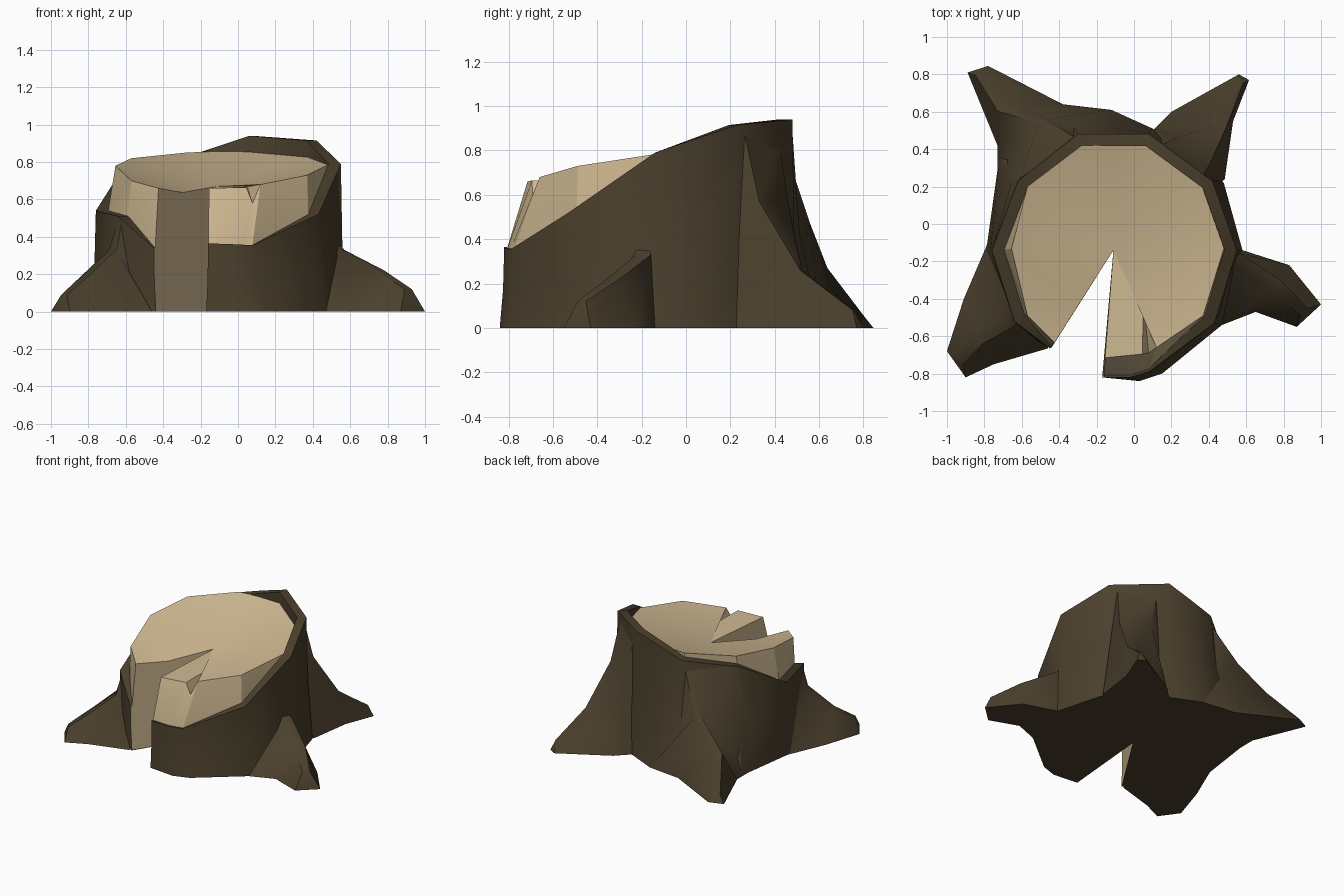
import bpy, bmesh, math
from mathutils import Vector

if "Cube" in bpy.data.objects:
    bpy.data.objects.remove(bpy.data.objects["Cube"])


def material(name, rgb):
    m = bpy.data.materials.new(name)
    m.diffuse_color = (*rgb, 1)
    m.use_nodes = True
    m.node_tree.nodes["Principled BSDF"].inputs["Base Color"].default_value = m.diffuse_color
    return m


BARK = material("dark bark", (0.070, 0.051, 0.026))
WOOD = material("pale wood", (0.63, 0.49, 0.29))
APEX = Vector((-0.11, -0.14, 0))      # inner end of the wedge cut


def finish(name, bm, mats, angle, fix_normals=False):
    if fix_normals:
        bmesh.ops.recalc_face_normals(bm, faces=bm.faces[:])
    me = bpy.data.meshes.new(name)
    bm.to_mesh(me)
    bm.free()
    ob = bpy.data.objects.new(name, me)
    bpy.context.collection.objects.link(ob)
    for m in mats:
        me.materials.append(m)
    bpy.ops.object.select_all(action='DESELECT')
    ob.select_set(True)
    bpy.context.view_layer.objects.active = ob
    bpy.ops.object.shade_smooth_by_angle(angle=math.radians(angle))
    return ob


def strips(bm, rings):
    """Join rows of points (bottom to top, counter-clockwise) into quads."""
    vs = [[bm.verts.new(p) for p in r] for r in rings]
    for a, b in zip(vs, vs[1:]):
        for i in range(len(a) - 1):
            bm.faces.new((a[i], a[i + 1], b[i + 1], b[i]))
    return vs


# Bark columns round the trunk from the cut: rim x, y, z and ground x, y
columns = [
    (-.16, -.82, .365, -.17, -.82), (-.02, -.82, .36, .03, -.84),
    (.08, -.79, .355, .15, -.80),
    (.43, -.53, .52, .47, -.54), (.55, -.14, .79, .58, -.14),
    (.42, .23, .915, .48, .22), (.08, .48, .94, .10, .51),
    (-.12, .48, .88, -.12, .61), (-.30, .48, .82, -.38, .62),
    (-.62, .23, .76, -.72, .36), (-.76, -.14, .54, -.79, -.14),
    (-.64, -.52, .51, -.64, -.55), (-.45, -.665, .34, -.44, -.66)]
rim = [Vector(c[:3]) for c in columns]
ground = [Vector((c[3], c[4], 0)) for c in columns]
mid = []
inner = []
for i, (r, g) in enumerate(zip(rim, ground)):
    m = r.lerp(g, 0.25)
    m.z = r.z * 0.48
    mid.append(m)
    k = 0.98 if i in (0, 1, 2, len(rim) - 1) else 0.9
    p = APEX.lerp(r, k)
    p.z = r.z
    inner.append(p)
inside_foot = [Vector((p.x, p.y, 0)) for p in inner]

# Bark shell with its flat underside and the two ends at the cut
bm = bmesh.new()
vs = strips(bm, [ground, mid, rim, inner, inside_foot])
bm.faces.new([r[0] for r in vs]).material_index = 1
bm.faces.new([r[-1] for r in reversed(vs)]).material_index = 1
bm.faces.new([bm.verts.new(APEX)] + vs[0][::-1])
finish("bark_shell", bm, [BARK, WOOD], 40)

# Wood core: top edge points, with a small notch at points 1 to 3
top = [Vector(p) for p in [
    (-.155, -.715, .66), (.045, -.695, .665), (.078, -.69, .58), (.12, -.66, .68),
    (.37, -.49, .73), (.48, -.13, .785), (.36, .21, .83), (.07, .42, .855),
    (-.12, .42, .857), (-.28, .42, .85), (-.57, .2, .82), (-.655, -.13, .78),
    (-.57, -.49, .70), (-.425, -.635, .66)]]
side = inner[:2] + [(inner[1] + inner[2]) / 2] + inner[2:]
shoulder = [Vector((s.x, s.y, min(s.z, t.z) - 0.005)) for s, t in zip(side, top)]
foot = [Vector((s.x, s.y, 0)) for s in side]
bm = bmesh.new()
vs = strips(bm, [foot, shoulder, top])
t = vs[-1]
a_low = bm.verts.new(APEX)
a_top = bm.verts.new(APEX + Vector((0, 0, .67)))
dip = bm.verts.new((-.295, -.43, .637))       # low point of the left cut edge
notch = bm.verts.new((.05, -.40, .668))
for i in range(len(t) - 1):
    centre = notch if i in (1, 2) else dip if i >= len(t) - 3 else a_top
    bm.faces.new((centre, t[i], t[i + 1]))
bm.faces.new((a_top, t[-3], dip))
bm.faces.new((a_top, t[1], notch))
bm.faces.new((a_top, notch, t[3]))
bm.faces.new([r[0] for r in vs] + [a_top, a_low])
bm.faces.new([r[-1] for r in reversed(vs)] + [a_low, a_top, dip])
finish("wood_core", bm, [WOOD], 25)


# Roots: sections of left ground x, y, ridge x, y, z, right ground x, y, ridge width
def root(name, sections):
    bm = bmesh.new()
    rows = []
    for lx, ly, x, y, z, rx, ry, width in sections:
        left, right, ridge = Vector((lx, ly, 0)), Vector((rx, ry, 0)), Vector((x, y, z))
        d = (left - right) * width
        rows.append([bm.verts.new(p) for p in (left, ridge + d, ridge - d, right)])
    for a, b in zip(rows, rows[1:]):
        for i in range(4):
            j = (i + 1) % 4
            bm.faces.new((a[i], a[j], b[j], b[i]))
    bm.faces.new(rows[0])
    bm.faces.new(rows[-1])
    finish(name, bm, [BARK], 50, True)


root("front_right_root", [
    (.40, -.50, .48, -.21, .42, .50, -.10, .05), (.47, -.54, .56, -.19, .33, .58, -.14, .08),
    (.65, -.47, .76, -.33, .22, .83, -.22, .12), (.87, -.55, .91, -.47, .12, 1.0, -.43, .15)])
root("back_right_root", [
    (.06, .44, .25, .34, .88, .44, .20, .32), (.11, .51, .32, .395, .57, .485, .24, .24),
    (.20, .60, .46, .52, .26, .53, .55, .10), (.56, .80, .575, .755, .08, .615, .77, .12)])
root("back_left_root", [
    (-.08, .48, -.46, .35, .77, -.66, .06, .26), (-.12, .61, -.49, .55, .47, -.73, .28, .03),
    (-.38, .64, -.70, .62, .27, -.73, .42, .08), (-.78, .845, -.83, .80, .05, -.89, .81, .15)])
root("front_left_root", [
    (-.74, 0, -.63, -.505, .49, -.46, -.60, .04), (-.79, -.12, -.67, -.52, .33, -.46, -.665, .06),
    (-.91, -.40, -.83, -.60, .18, -.75, -.75, .12), (-1.0, -.68, -.93, -.73, .09, -.90, -.82, .15)])
